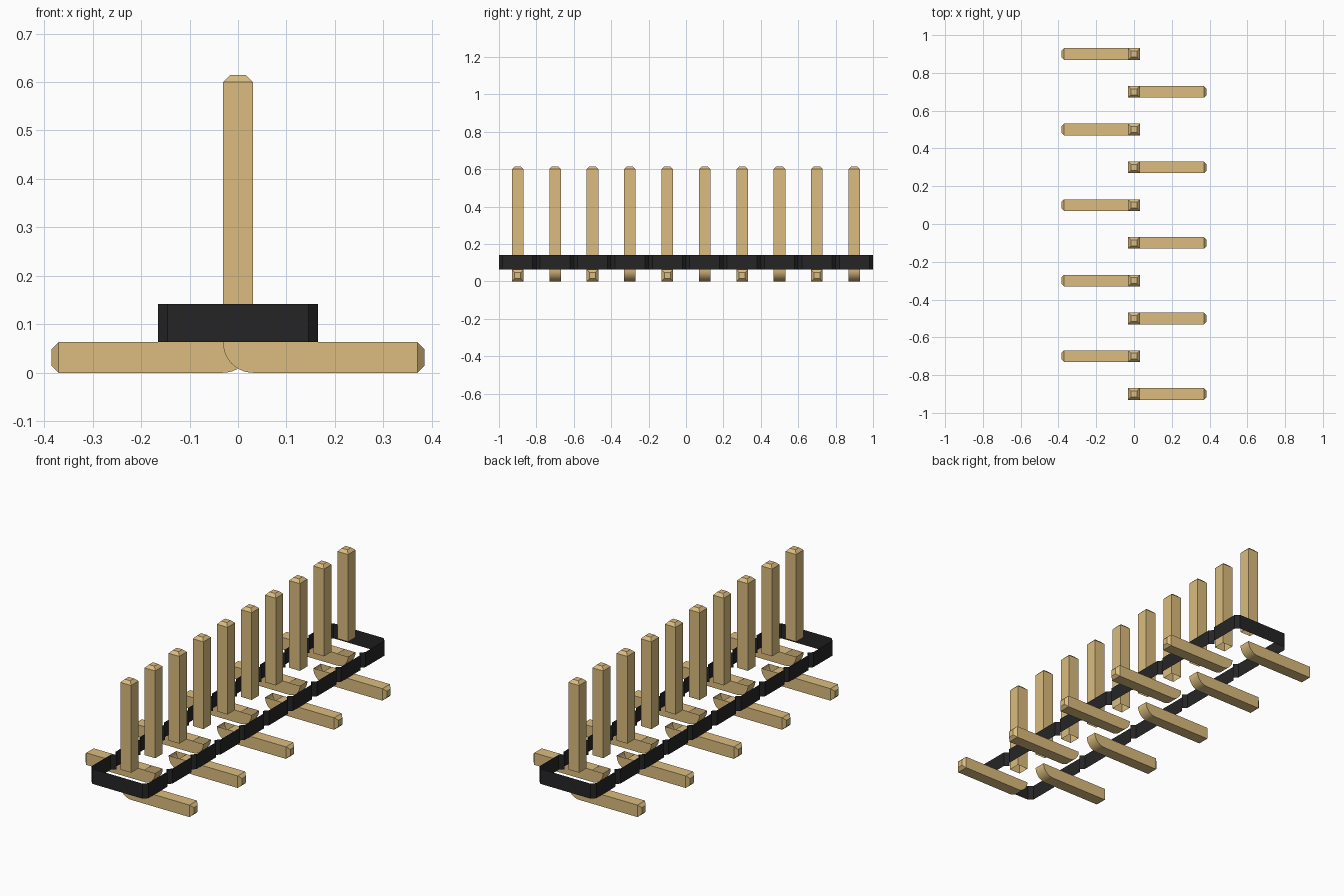
import bpy, bmesh, math

cube = bpy.data.objects.get("Cube")
if cube:
    bpy.data.objects.remove(cube, do_unlink=True)

PINS, PITCH = 10, 0.2
H = 0.031            # half width of a pin
TIP = 0.015          # tip bevel
FOOT_TOP = 0.063     # top of the feet, bottom of the housing
BODY_TOP = 0.142     # top of the housing, start of the posts
POST_TOP = 0.615
REACH = 0.385        # outer end of the feet


def material(name, rgb):
    m = bpy.data.materials.new(name)
    m.use_nodes = True
    m.diffuse_color = (*rgb, 1)
    m.node_tree.nodes["Principled BSDF"].inputs["Base Color"].default_value = (*rgb, 1)
    return m


gold = material("pin gold", (0.708, 0.504, 0.210))
black = material("housing black", (0.019, 0.0185, 0.0185))


def finish(bm, name, mat):
    mesh = bpy.data.meshes.new(name)
    bm.to_mesh(mesh)
    bm.free()
    mesh.materials.append(mat)
    ob = bpy.data.objects.new(name, mesh)
    bpy.context.collection.objects.link(ob)
    bpy.ops.object.select_all(action='DESELECT')
    ob.select_set(True)
    bpy.context.view_layer.objects.active = ob
    bpy.ops.object.shade_smooth_by_angle(angle=math.radians(30))
    return ob


def bridge(bm, a, b):
    n = len(a)
    for i in range(n):
        bm.faces.new((a[i], a[(i + 1) % n], b[(i + 1) % n], b[i]))


def square(bm, h, z):
    return [bm.verts.new((sx * h, sy * h, z))
            for sx, sy in ((-1, -1), (1, -1), (1, 1), (-1, 1))]


def make_post(name):
    # Square post, open where it leaves the housing, bevelled at the tip
    bm = bmesh.new()
    rings = [square(bm, H, BODY_TOP), square(bm, H, POST_TOP - TIP),
             square(bm, H - TIP, POST_TOP)]
    for a, b in zip(rings, rings[1:]):
        bridge(bm, a, b)
    bm.faces.new(rings[-1])
    return finish(bm, name, gold)


def make_foot(name):
    # Bent foot: rounded heel, flat sole, bevelled toe, open under the post
    bm = bmesh.new()
    steps = 10
    outline = [(H - 2 * H * math.cos(t), FOOT_TOP - FOOT_TOP * math.sin(t))
               for t in (math.pi / 2 * i / steps for i in range(steps + 1))]
    outline += [(REACH - TIP, 0), (REACH - TIP, FOOT_TOP), (0.165, FOOT_TOP), (H, FOOT_TOP)]
    front = [bm.verts.new((x, -H, z)) for x, z in outline]
    back = [bm.verts.new((x, H, z)) for x, z in outline]
    bm.faces.new(front)
    bm.faces.new(back[::-1])
    toe = steps + 1                       # index of the lower toe corner
    for i in range(len(outline) - 1):     # last span stays open
        if i != toe:
            bm.faces.new((front[i + 1], front[i], back[i], back[i + 1]))
    base = [front[toe], back[toe], back[toe + 1], front[toe + 1]]
    end = [bm.verts.new((REACH, y * (H - TIP), z)) for y, z in
           ((-1, TIP), (1, TIP), (1, FOOT_TOP - TIP), (-1, FOOT_TOP - TIP))]
    bridge(bm, base, end)
    bm.faces.new(end)
    return finish(bm, name, gold)


# Pins: feet alternate sides, front pin points to +x
post, foot = make_post("pin_post_1"), make_foot("pin_foot_1")
for i in range(PINS):
    y = -0.9 + i * PITCH
    if i:
        pair = []
        for src, label in ((post, "pin_post"), (foot, "pin_foot")):
            ob = src.copy()
            ob.name = f"{label}_{i + 1}"
            bpy.context.collection.objects.link(ob)
            pair.append(ob)
    else:
        pair = [post, foot]
    for ob in pair:
        ob.location.y = y
    pair[1].rotation_euler.z = math.pi * (i % 2)

# Housing: thin wall with chamfered corners and a notch between neighbouring pins
W, C = 0.165, 0.02
side = []
for i in range(PINS):
    y0 = -1 + i * PITCH
    side += [(W - C, y0), (W, y0 + C), (W, y0 + PITCH - C)]
side.append((W - C, 1.0))
loop = side + [(-x, -y) for x, y in side]
bm = bmesh.new()
low = [bm.verts.new((x, y, FOOT_TOP)) for x, y in loop]
high = [bm.verts.new((x, y, BODY_TOP)) for x, y in loop]
bridge(bm, low, high)
finish(bm, "housing_wall", black)
